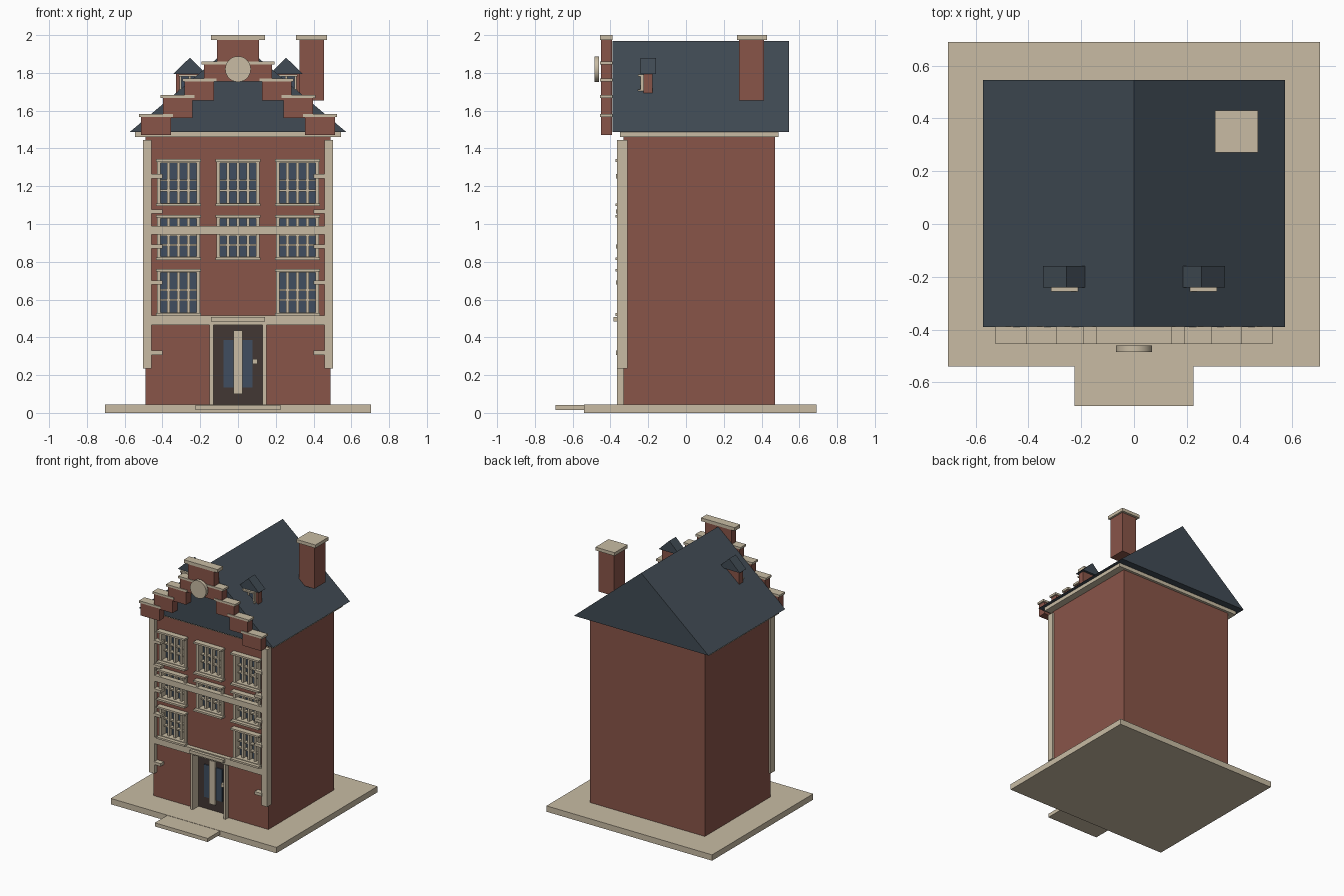
import bpy, bmesh, math
from mathutils import Matrix

if "Cube" in bpy.data.objects:
    bpy.data.objects.remove(bpy.data.objects["Cube"], do_unlink=True)


def material(name, colour):
    mat = bpy.data.materials.new(name)
    mat.use_nodes = True
    mat.diffuse_color = (*colour, 1)
    shader = mat.node_tree.nodes["Principled BSDF"]
    shader.inputs["Base Color"].default_value = (*colour, 1)
    shader.inputs["Roughness"].default_value = 0.8
    return mat


BRICK = material("red brick", (0.25, 0.09, 0.066))
STONE = material("cream stone", (0.58, 0.5, 0.37))
SLATE = material("blue slate", (0.053, 0.071, 0.09))
GLASS = material("window glass", (0.05, 0.076, 0.115))
WOOD = material("dark door wood", (0.054, 0.038, 0.033))


def finish(name, bm, mat):
    bmesh.ops.recalc_face_normals(bm, faces=bm.faces)
    mesh = bpy.data.meshes.new(name)
    bm.to_mesh(mesh)
    bm.free()
    mesh.materials.append(mat)
    obj = bpy.data.objects.new(name, mesh)
    bpy.context.collection.objects.link(obj)
    return obj


def boxes(name, mat, *ranges, mirror=False):
    """One object of boxes, each given as (x range, y range, z range)."""
    bm = bmesh.new()
    spans = list(ranges)
    if mirror:
        spans += [((-x[1], -x[0]), y, z) for x, y, z in ranges]
    for span in spans:
        centre = [(a + b) / 2 for a, b in span]
        size = [b - a for a, b in span]
        bmesh.ops.create_cube(bm, size=1, matrix=Matrix.Translation(centre) @ Matrix.Diagonal((*size, 1)))
    return finish(name, bm, mat)


def gable_roof(name, x, half, y, z):
    """Triangular prism with its ridge along y."""
    bm = bmesh.new()
    profile = [(x - half, z[0]), (x + half, z[0]), (x, z[1])]
    face = bm.faces.new([bm.verts.new((px, y[0], pz)) for px, pz in profile])
    new = bmesh.ops.extrude_face_region(bm, geom=[face])["geom"]
    moved = [v for v in new if isinstance(v, bmesh.types.BMVert)]
    bmesh.ops.translate(bm, verts=moved, vec=(0, y[1] - y[0], 0))
    return finish(name, bm, SLATE)


FRONT = -0.33      # front wall plane
PANE = -0.28       # glass plane inside the openings
GROUND = 0.045

# Ground slab and doorstep
boxes("ground_slab", STONE, ((-0.705, 0.705), (-0.54, 0.69), (0, GROUND)))
boxes("doorstep", STONE, ((-0.225, 0.225), (-0.69, -0.53), (0.015, GROUND - 0.002)))

# Openings: side columns on every floor, centre column on the upper two
floors = [("upper", 1.1, 1.335, (-0.315, 0, 0.315)),
          ("middle", 0.815, 1.04, (-0.315, 0, 0.315)),
          ("lower", 0.52, 0.755, (-0.315, 0.315))]
HALF = 0.11
openings = [((x - HALF, x + HALF), (-0.5, PANE), (low, high))
            for _, low, high, columns in floors for x in columns]
openings.append(((-0.135, 0.135), (-0.5, PANE), (GROUND - 0.02, 0.465)))

# Brick body with recesses cut into the front
body = boxes("brick_body", BRICK, ((-0.49, 0.49), (FRONT, 0.47), (GROUND - 0.01, 1.465)))
cutter = boxes("opening_cutter", BRICK, *openings)
cutter.hide_render = True
cut = body.modifiers.new("openings", "BOOLEAN")
cut.object = cutter
cut.solver = "EXACT"
bpy.context.view_layer.objects.active = body
bpy.ops.object.modifier_apply(modifier=cut.name)
bpy.data.objects.remove(cutter, do_unlink=True)


# Windows: glass plate, stone lining, glazing bars, sill and lintel
def window(name, x, low, high):
    tall = high - low
    boxes(name + "_glass", GLASS, ((x - HALF, x + HALF), (PANE - 0.008, PANE + 0.001), (low, high)))
    frame = [((x + s - 0.009, x + s + 0.009), (-0.345, PANE), (low, high)) for s in (-HALF + 0.005, HALF - 0.005)]
    frame += [((x + s - 0.008, x + s + 0.008), (-0.32, PANE), (low, high)) for s in (-0.053, 0, 0.053)]
    frame += [((x - HALF, x + HALF), (-0.315, PANE), (low + tall * f - 0.005, low + tall * f + 0.005))
              for f in (0.33, 0.56)]
    frame += [((x - HALF, x + HALF), (-0.345, PANE), (z, z + 0.012)) for z in (low, high - 0.012)]
    boxes(name + "_frame", STONE, *frame)
    boxes(name + "_sill_and_lintel", STONE,
          *[((x - 0.12, x + 0.12), (-0.373, FRONT + 0.01), (z - 0.006, z + 0.008)) for z in (low, high)])


for floor, low, high, columns in floors:
    for x in columns:
        side = "centre" if x == 0 else "left" if x > 0 else "right"
        window(f"{floor}_{side}_window", x, low, high)

# Stone belts, corner pilasters and their short tie blocks
boxes("stone_belts", STONE,
      *[((-0.46, 0.46), (-0.362, FRONT + 0.01), z) for z in ((0.945, 0.99), (0.465, 0.515))])
boxes("corner_pilasters", STONE, ((0.457, 0.503), (-0.365, -0.31), (0.235, 1.445)), mirror=True)
boxes("tie_blocks", STONE,
      *[((0.4, 0.46), (-0.37, FRONT + 0.01), (z - 0.011, z + 0.011)) for z in (0.318, 0.69, 0.88, 1.066, 1.253)],
      mirror=True)

# Door with glass, centre bar, handle, jambs and lintel
boxes("door_panel", WOOD, ((-0.135, 0.135), (PANE - 0.015, PANE + 0.002), (GROUND, 0.465)))
boxes("door_glass", GLASS, ((-0.077, 0.077), (PANE - 0.022, PANE - 0.014), (0.135, 0.385)))
boxes("door_centre_bar", STONE, ((-0.025, 0.025), (PANE - 0.035, PANE - 0.01), (0.1, 0.435)))
boxes("door_handle", STONE, ((0.078, 0.102), (PANE - 0.04, PANE - 0.01), (0.258, 0.285)))
boxes("door_jambs", STONE, ((0.13, 0.15), (-0.365, PANE), (GROUND, 0.466)), mirror=True)
boxes("door_lintel", STONE, ((-0.143, 0.143), (-0.385, FRONT), (0.483, 0.507)))

# Cornice and main roof
boxes("cornice", STONE, ((-0.545, 0.545), (-0.35, 0.49), (1.46, 1.488)))
gable_roof("main_roof", 0, 0.572, (-0.39, 0.545), (1.488, 1.97))

# Stepped gable: inner edge, outer edge, bottom and top of each brick step
steps = [(0.355, 0.513, 1.47, 1.567), (0.242, 0.398, 1.56, 1.667),
         (0.127, 0.282, 1.655, 1.755), (0, 0.18, 1.755, 1.845)]
WALL, CAP = (-0.45, -0.392), (-0.455, -0.388)
boxes("gable_steps", BRICK, *[((a, b), WALL, (low, top)) for a, b, low, top in steps], mirror=True)
boxes("gable_step_caps", STONE,
      *[((max(a - 0.012, 0), b + 0.012), CAP, (top, top + 0.016)) for a, b, low, top in steps], mirror=True)
boxes("gable_top", BRICK, ((-0.112, 0.112), WALL, (1.845, 1.975)))
boxes("gable_top_cap", STONE, ((-0.143, 0.143), CAP, (1.975, 2)))

# Round medallion on the gable
bm = bmesh.new()
bmesh.ops.create_cone(bm, cap_ends=True, segments=32, radius1=0.068, radius2=0.068, depth=0.025,
                      matrix=Matrix.Translation((0, -0.473, 1.82)) @ Matrix.Rotation(math.pi / 2, 4, "X"))
medallion = finish("gable_medallion", bm, STONE)
bpy.context.view_layer.objects.active = medallion
medallion.select_set(True)
bpy.ops.object.shade_smooth_by_angle()

# Chimney
boxes("chimney_stack", BRICK, ((0.325, 0.455), (0.28, 0.412), (1.655, 1.978)))
boxes("chimney_cap", STONE, ((0.307, 0.47), (0.27, 0.43), (1.975, 2)))

# Dormers
for side, x in (("right", -0.255), ("left", 0.255)):
    boxes(side + "_dormer_body", BRICK, ((x - 0.073, x + 0.073), (-0.225, -0.178), (1.69, 1.795)))
    gable_roof(side + "_dormer_roof", x, 0.09, (-0.24, -0.16), (1.793, 1.88))
    boxes(side + "_dormer_glass", GLASS, ((x - 0.05, x + 0.05), (-0.232, -0.224), (1.705, 1.79)))
    boxes(side + "_dormer_frame", STONE,
          *[((x + s - 0.006, x + s + 0.006), (-0.242, -0.22), (1.705, 1.79)) for s in (-0.05, 0, 0.05)],
          *[((x - 0.06, x + 0.06), (-0.255, -0.22), (z, z + 0.012)) for z in (1.7, 1.78)])
